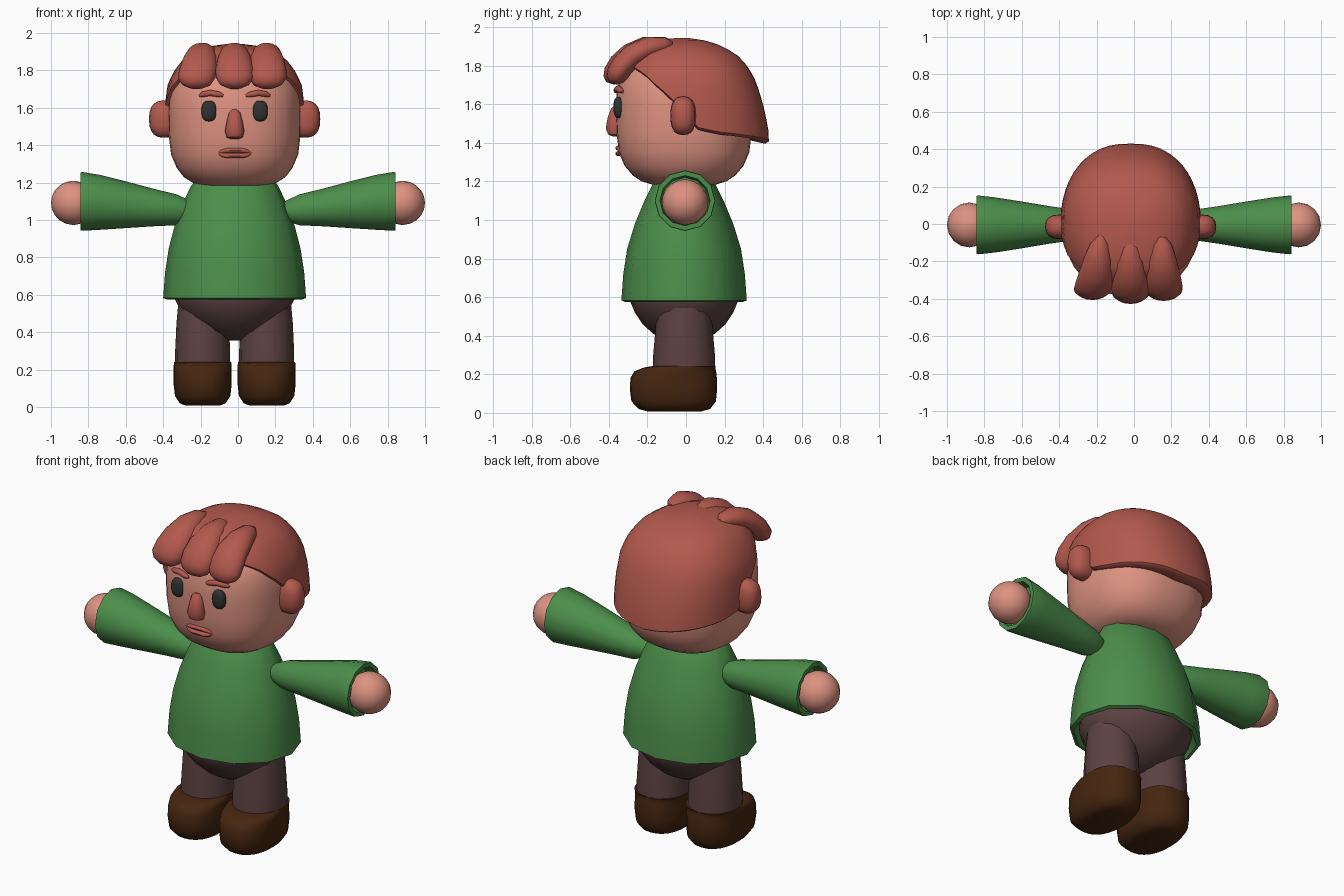
import bpy, bmesh, math
from mathutils import Vector

X, Y, Z = Vector((1, 0, 0)), Vector((0, 1, 0)), Vector((0, 0, 1))
CX, CY = -0.018, -0.01          # body centre


def material(name, rgb):
    m = bpy.data.materials.new(name)
    m.diffuse_color = (*rgb, 1)
    return m


SKIN = material("skin", (0.73, 0.29, 0.22))
HAIR = material("red_hair", (0.45, 0.10, 0.075))
GREEN = material("green_wool", (0.072, 0.27, 0.069))
PANTS = material("plum_cloth", (0.107, 0.054, 0.054))
SHOE = material("brown_leather", (0.061, 0.019, 0.005))
DARK = material("dark_eye", (0.03, 0.032, 0.032))


def build(name, rows, mat, angle=42):
    """Bridge closed rows of points into a capped, smooth-shaded object."""
    bm = bmesh.new()
    rows = [[bm.verts.new(p) for p in row] for row in rows]
    n = len(rows[0])
    for a, b in zip(rows, rows[1:]):
        for i in range(n):
            j = (i + 1) % n
            bm.faces.new((a[i], a[j], b[j], b[i]))
    bm.faces.new(rows[0])
    bm.faces.new(rows[-1])
    bmesh.ops.recalc_face_normals(bm, faces=bm.faces)
    me = bpy.data.meshes.new(name)
    bm.to_mesh(me)
    bm.free()
    me.materials.append(mat)
    ob = bpy.data.objects.new(name, me)
    bpy.context.collection.objects.link(ob)
    bpy.ops.object.select_all(action='DESELECT')
    ob.select_set(True)
    bpy.context.view_layer.objects.active = ob
    bpy.ops.object.shade_smooth_by_angle(angle=math.radians(angle))
    return ob


def spow(v, p):
    return math.copysign(abs(v) ** p, v)


def sweep(name, path, side, mat, n=16, power=2, tangent=None, angle=42):
    """Loft superellipse rings (x, y, z, radius_side, radius_other) along a path."""
    pts = [Vector(p[:3]) for p in path]
    rows = []
    for k, p in enumerate(path):
        t = tangent or (pts[min(k + 1, len(pts) - 1)] - pts[max(k - 1, 0)]).normalized()
        v = t.cross(side).normalized()
        row = []
        for i in range(n):
            a = 2 * math.pi * i / n
            c, s = spow(math.cos(a), 2 / power), spow(math.sin(a), 2 / power)
            row.append(pts[k] + side * (c * p[3]) + v * (s * p[4]))
        rows.append(row)
    return build(name, rows, mat, angle)


def tower(name, rings, cx, cy, mat, **kw):
    """Upright loft from (z, radius_x, radius_y) rings."""
    return sweep(name, [(cx, cy, z, rx, ry) for z, rx, ry in rings], X, mat, tangent=Z, **kw)


def ball(name, c, r, mat, power=2, n=16, m=10):
    rings = []
    for k in range(m + 1):
        a = math.pi * (0.02 + 0.96 * k / m)
        s = math.sin(a) ** (2 / power)
        rings.append((c[2] - r[2] * spow(math.cos(a), 2 / power), r[0] * s, r[1] * s))
    return tower(name, rings, c[0], c[1], mat, n=n, power=power)


def lerp(table, x):
    for a, b in zip(table, table[1:]):
        if x <= b[0]:
            f = max(0, (x - a[0]) / (b[0] - a[0]))
            return [u + (v - u) * f for u, v in zip(a[1:], b[1:])]
    return table[-1][1:]


# Sweater body with a folded hem
tower("sweater", [(0.62, 0.33, 0.28), (0.60, 0.345, 0.29), (0.575, 0.36, 0.305),
                  (0.583, 0.382, 0.325), (0.72, 0.372, 0.315), (0.85, 0.352, 0.295),
                  (0.98, 0.318, 0.255), (1.10, 0.272, 0.205), (1.18, 0.235, 0.165),
                  (1.205, 0.215, 0.145)], CX, CY, GREEN, n=12)

# Hips
tower("hips", [(0.357, 0.05, 0.045), (0.372, 0.1, 0.09), (0.41, 0.175, 0.16), (0.46, 0.24, 0.215),
               (0.52, 0.29, 0.255), (0.58, 0.322, 0.28), (0.63, 0.325, 0.28)], CX, CY, PANTS, n=20)

for label, s in (("left", -1), ("right", 1)):
    # Legs and shoes
    lx = CX + s * 0.171
    tower(label + "_leg", [(0.2, 0.148, 0.163), (0.3, 0.147, 0.16), (0.45, 0.14, 0.147),
                           (0.56, 0.13, 0.14)], lx, CY, PANTS)
    shoe = [(0.008, -0.06, 0.09, 0.14), (0.02, -0.06, 0.122, 0.185), (0.06, -0.064, 0.148, 0.219),
            (0.12, -0.065, 0.155, 0.226), (0.18, -0.064, 0.155, 0.224), (0.215, -0.056, 0.155, 0.212),
            (0.235, -0.034, 0.154, 0.185), (0.242, -0.012, 0.151, 0.165)]
    sweep(label + "_shoe", [(lx, y, z, rx, ry) for z, y, rx, ry in shoe], X, SHOE,
          n=24, power=2.4, tangent=Z)

    # Sleeve flaring to a hollow cuff, and the hand inside it
    sleeve = [(0.24, 1.05, 0.045), (0.27, 1.05, 0.06), (0.33, 1.055, 0.083), (0.45, 1.067, 0.1),
              (0.6, 1.082, 0.125), (0.74, 1.095, 0.147), (0.83, 1.1, 0.157), (0.842, 1.1, 0.155),
              (0.842, 1.1, 0.13), (0.78, 1.098, 0.122)]
    sweep(label + "_sleeve", [(s * x, -0.005, z, r, r) for x, z, r in sleeve], Y, GREEN,
          n=12, tangent=X)
    ball(label + "_hand", (s * 0.88, -0.005, 1.092), (0.12, 0.12, 0.118), SKIN)

    # Ears, eyes and brows
    ball(label + "_ear", (CX + s * 0.375, -0.015, 1.54), (0.083, 0.066, 0.1), HAIR, 2.5)
    ball(label + "_eye", (CX + s * 0.137, -0.35, 1.583), (0.04, 0.026, 0.055), DARK, 2.6)
    brow = [(0.19, -0.33, 1.663, 0.4), (0.17, -0.34, 1.672, 0.9), (0.13, -0.352, 1.68, 1),
            (0.08, -0.36, 1.671, 0.9), (0.06, -0.361, 1.665, 0.4)]
    sweep(label + "_brow", [(CX + s * x, y, z, 0.018 * f, 0.017 * f) for x, y, z, f in brow],
          Y, HAIR, n=10)

# Head
tower("head", [(1.185, 0.17, 0.17), (1.2, 0.225, 0.22), (1.23, 0.272, 0.265), (1.28, 0.31, 0.308),
               (1.35, 0.34, 0.338), (1.45, 0.352, 0.35), (1.58, 0.355, 0.354), (1.68, 0.35, 0.348),
               (1.76, 0.325, 0.32), (1.83, 0.265, 0.265), (1.88, 0.17, 0.17)],
      CX, CY, SKIN, n=32, power=2.4)

# Nose
sweep("nose", [(CX, -0.36, 1.433, 0.022, 0.02), (CX, -0.367, 1.443, 0.043, 0.037),
               (CX, -0.37, 1.475, 0.052, 0.047), (CX, -0.367, 1.53, 0.042, 0.04),
               (CX, -0.362, 1.575, 0.03, 0.028), (CX, -0.36, 1.59, 0.014, 0.014)],
      X, HAIR, n=14, tangent=Z, power=2.2)

# Lips
for label, s in (("upper", 1), ("lower", -1)):
    path = []
    for k in range(9):
        u = -1 + k / 4
        r = 0.0135 * (1 - 0.6 * u ** 4)
        path.append((CX + 0.088 * u, -0.35 + 0.012 * u * u, 1.358 + s * 0.0145 * (1 - u ** 4), r * 1.2, r))
    sweep(label + "_lip", path, Y, HAIR, n=10)

# Hair cap: hairline height by angle from the front, section radii by height
HAIRLINE = [(0, 1.81), (35, 1.80), (58, 1.745), (75, 1.66), (88, 1.58), (96, 1.47),
            (110, 1.445), (180, 1.395)]
SECTION = [(1.38, 0.36, 0.36, 0.435), (1.42, 0.372, 0.365, 0.442), (1.48, 0.376, 0.365, 0.435),
           (1.6, 0.374, 0.365, 0.41), (1.72, 0.36, 0.36, 0.372), (1.80, 0.322, 0.34, 0.328),
           (1.86, 0.275, 0.3, 0.27), (1.905, 0.205, 0.245, 0.19), (1.93, 0.13, 0.17, 0.11),
           (1.942, 0.04, 0.05, 0.03)]


def hair_point(deg, z, scale):
    a = math.radians(deg)
    rx, front, back = lerp(SECTION, z)
    c = math.cos(a)
    return Vector((CX + rx * scale * spow(math.sin(a), 0.87),
                   CY - (front if c > 0 else back) * scale * spow(c, 0.87), z))


N, ROWS = 48, 14
rows = [[], []] + [[] for _ in range(ROWS)]
for i in range(N):
    deg = 360 * i / N
    low = lerp(HAIRLINE, min(deg, 360 - deg))[0]
    rows[0].append(hair_point(deg, low + 0.02, 0.75))
    rows[1].append(hair_point(deg, low, 0.96))
    for k in range(ROWS):
        f = 1 - (1 - k / (ROWS - 1)) ** 1.5
        rows[k + 2].append(hair_point(deg, low + 0.012 + (1.942 - low - 0.012) * f, 1))
build("hair_cap", rows, HAIR, 50)

# Fringe locks curling over the forehead
for label, x0, x1, dy in (("left", -0.175, -0.222, 0.015), ("middle", -0.02, -0.018, -0.006),
                          ("right", 0.15, 0.158, 0.01)):
    lock = [(-0.08, 1.905, 0.02, 0.02), (-0.12, 1.908, 0.05, 0.04), (-0.2, 1.893, 0.075, 0.058),
            (-0.28, 1.855, 0.093, 0.062), (-0.335, 1.805, 0.102, 0.062), (-0.365, 1.76, 0.1, 0.058),
            (-0.38, 1.728, 0.08, 0.045), (-0.387, 1.708, 0.04, 0.022)]
    path = []
    for k, (y, z, ru, rv) in enumerate(lock):
        path.append((x0 + (x1 - x0) * min(1, k / 5), y + dy, z, ru, rv))
    sweep(label + "_fringe_lock", path, X, HAIR, n=16, angle=60)
